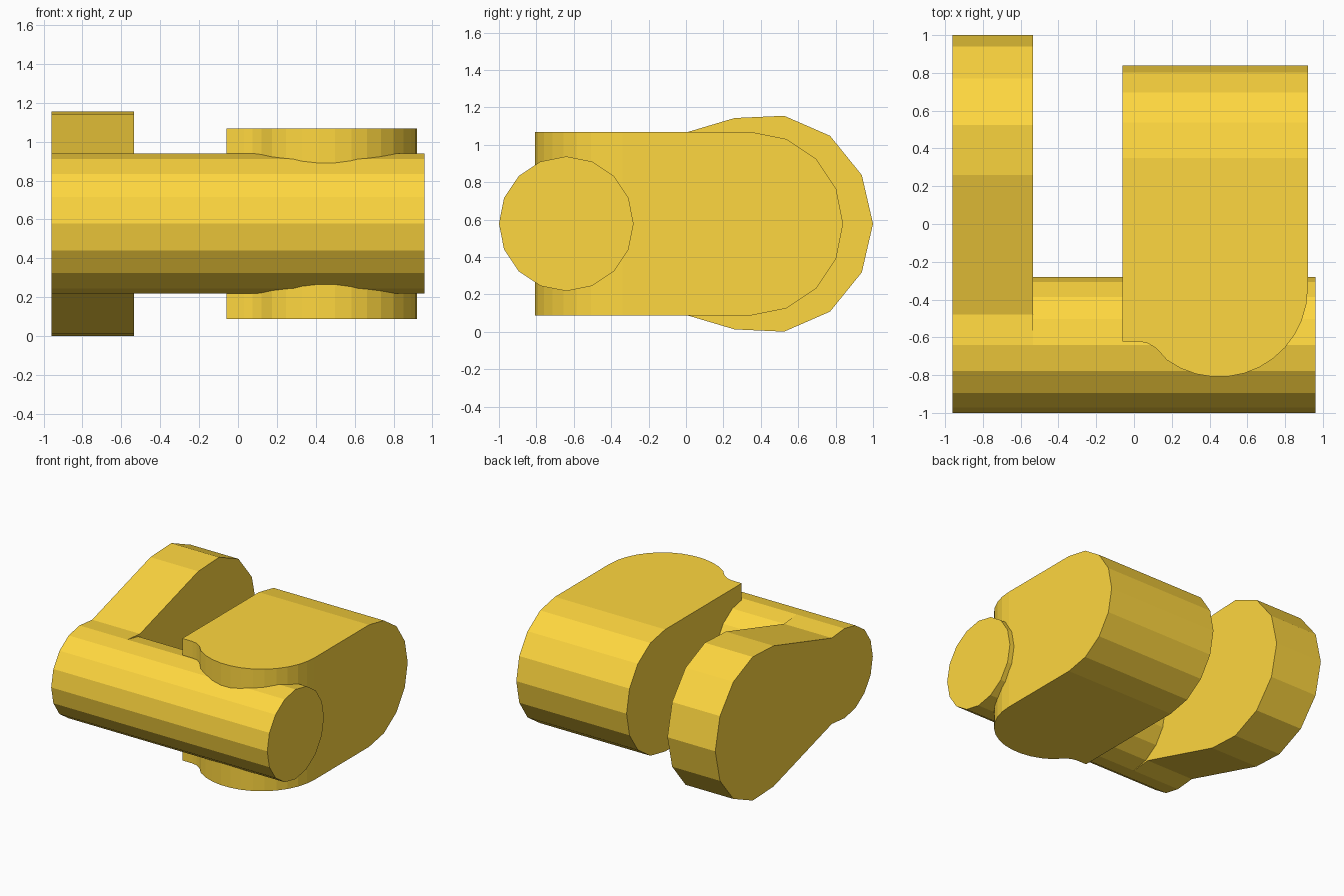
import bpy
import bmesh
import math
from mathutils import Vector

if "Cube" in bpy.data.objects:
    bpy.data.objects.remove(bpy.data.objects["Cube"])

ZC = 0.578  # height of the shared symmetry plane

gold = bpy.data.materials.new("gold_yellow")
gold.diffuse_color = (1.0, 0.68, 0.05, 1.0)
gold.use_nodes = True
gold.node_tree.nodes["Principled BSDF"].inputs["Base Color"].default_value = gold.diffuse_color


def prism(name, points, direction):
    """Extrude a closed 3D outline along a vector."""
    bm = bmesh.new()
    face = bm.faces.new([bm.verts.new(p) for p in points])
    ext = bmesh.ops.extrude_face_region(bm, geom=[face])
    verts = [v for v in ext["geom"] if isinstance(v, bmesh.types.BMVert)]
    bmesh.ops.translate(bm, verts=verts, vec=Vector(direction))
    bmesh.ops.recalc_face_normals(bm, faces=bm.faces)
    mesh = bpy.data.meshes.new(name)
    bm.to_mesh(mesh)
    bm.free()
    mesh.materials.append(gold)
    obj = bpy.data.objects.new(name, mesh)
    bpy.context.collection.objects.link(obj)
    return obj


def arc(cy, cz, r, start, end, steps):
    angles = [math.radians(start + (end - start) * i / steps) for i in range(steps + 1)]
    return [(cy + r * math.cos(a), cz + r * math.sin(a)) for a in angles]


# 16-sided cross bar along x
bar = arc(-0.64, ZC, 0.36, 0, 337.5, 15)
prism("cross_bar", [(-0.96, y, z) for y, z in bar], (1.92, 0, 0))

# Tapered side arm: upper half outline (y, height above centre), mirrored
upper = [(0.94, 0.26), (0.77, 0.47), (0.525, 0.577), (0.26, 0.565),
         (-0.48, 0.345), (-0.64, 0.36)]
outline = ([(1.0, 0)] + upper + [(-0.9, 0)]
           + [(y, -h) for y, h in reversed(upper)])
prism("side_arm", [(-0.96, y, ZC + h) for y, h in outline], (0.425, 0, 0))

# Main block: side profile with rounded back
side = arc(0.35, ZC, 0.49, -90, 90, 8) + [(-0.95, ZC + 0.49), (-0.95, ZC - 0.49)]
block = prism("main_block", [(-0.06, y, z) for y, z in side], (0.98, 0, 0))

# Plan outline with rounded nose, used to trim the front of the block
plan = ([(-0.3, 1.2), (-0.3, -0.62), (0.03, -0.622), (0.075, -0.632), (0.12, -0.66)]
        + arc(0.45, -0.34, 0.47, 234, 360, 12) + [(1.1, -0.34), (1.1, 1.2)])
trimmer = prism("nose_trimmer", [(x, y, -0.3) for x, y in plan], (0, 0, 1.8))
trimmer.hide_render = True

mod = block.modifiers.new("nose", "BOOLEAN")
mod.operation = "INTERSECT"
mod.solver = "EXACT"
mod.object = trimmer
bpy.context.view_layer.objects.active = block
bpy.ops.object.modifier_apply(modifier=mod.name)
bpy.data.objects.remove(trimmer)
